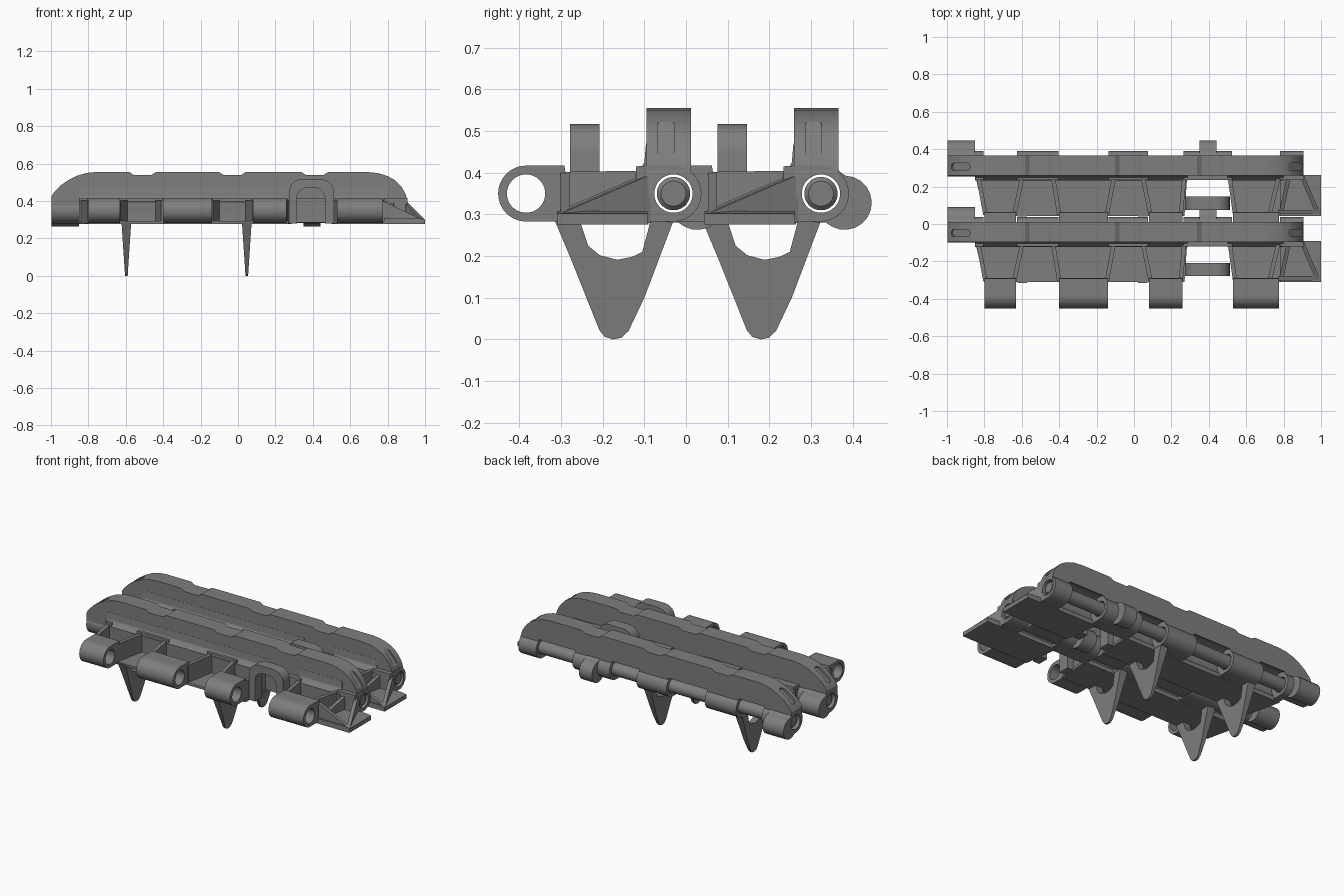
import bpy, bmesh
from math import pi, sin, cos, sqrt
from mathutils import Vector

if "Cube" in bpy.data.objects:
    bpy.data.objects.remove(bpy.data.objects["Cube"])

PITCH = 0.354
PIN_Y, PIN_Z = -0.03, 0.35
HOLE = 0.046
SEG = 40

steel = bpy.data.materials.new("dark_steel")
steel.diffuse_color = (0.21, 0.21, 0.21, 1)
steel.use_nodes = True
steel.node_tree.nodes["Principled BSDF"].inputs["Base Color"].default_value = steel.diffuse_color


def smooth(ob):
    bpy.ops.object.select_all(action='DESELECT')
    ob.select_set(True)
    bpy.context.view_layer.objects.active = ob
    bpy.ops.object.shade_smooth_by_angle(angle=0.4)


def finish(name, bm):
    bmesh.ops.recalc_face_normals(bm, faces=bm.faces)
    me = bpy.data.meshes.new(name)
    bm.to_mesh(me)
    bm.free()
    me.materials.append(steel)
    ob = bpy.data.objects.new(name, me)
    bpy.context.collection.objects.link(ob)
    smooth(ob)
    return ob


def loft(name, a, b):
    """Solid between two matching 3D loops."""
    bm = bmesh.new()
    va = [bm.verts.new(p) for p in a]
    vb = [bm.verts.new(p) for p in b]
    bm.faces.new(va)
    bm.faces.new(vb[::-1])
    n = len(va)
    for i in range(n):
        j = (i + 1) % n
        bm.faces.new((va[i], vb[i], vb[j], va[j]))
    return finish(name, bm)


def prism_x(name, yz, x0, x1):
    return loft(name, [(x0, y, z) for y, z in yz], [(x1, y, z) for y, z in yz])


def prism_y(name, xz, y0, y1):
    return loft(name, [(x, y0, z) for x, z in xz], [(x, y1, z) for x, z in xz])


def prism_z(name, xy, z0, z1):
    return loft(name, [(x, y, z0) for x, y in xy], [(x, y, z1) for x, y in xy])


def circle(r, cy=PIN_Y, cz=PIN_Z):
    return [(cy + r * cos(2 * pi * i / SEG), cz + r * sin(2 * pi * i / SEG)) for i in range(SEG)]


def eye(name, x0, x1, cy, radius):
    """Hollow hinge tube along x; radius(c, s) gives the outer contour."""
    bm = bmesh.new()
    rings = []
    for x, inner in ((x0, 0), (x1, 0), (x1, 1), (x0, 1)):
        ring = []
        for i in range(SEG):
            c, s = cos(2 * pi * i / SEG), sin(2 * pi * i / SEG)
            r = HOLE if inner else radius(c, s)
            ring.append(bm.verts.new((x, cy + r * c, PIN_Z + r * s)))
        rings.append(ring)
    for k in range(4):
        p, q = rings[k], rings[(k + 1) % 4]
        for i in range(SEG):
            j = (i + 1) % SEG
            bm.faces.new((p[i], p[j], q[j], q[i]))
    return finish(name, bm)


def d_shape(direction, reach):
    def f(c, s):
        c *= direction
        if c <= 1e-6:
            return 0.067
        return min(0.067 / max(abs(s), 1e-6), reach / c)
    return f


def lug_shape(c, s):
    d = 0.057 * c - 0.022 * s
    return max(0.07, d + sqrt(0.065 ** 2 - (0.057 ** 2 + 0.022 ** 2 - d * d)))


def cut(ob, cutters):
    for c in cutters:
        c.hide_render = True
        m = ob.modifiers.new("cut", 'BOOLEAN')
        m.operation, m.solver, m.object = 'DIFFERENCE', 'EXACT', c
    dg = bpy.context.evaluated_depsgraph_get()
    me = bpy.data.meshes.new_from_object(ob.evaluated_get(dg))
    ob.modifiers.clear()
    ob.data = me
    smooth(ob)


def rib(name, p, q, zp, zq, t=0.022):
    """Upright web from p to q (xy) with top heights zp and zq."""
    d = (Vector(q) - Vector(p)).normalized()
    n = Vector((-d.y, d.x)) * t / 2
    def side(k):
        return [(p[0] + k * n.x, p[1] + k * n.y, 0.28), (q[0] + k * n.x, q[1] + k * n.y, 0.28),
                (q[0] + k * n.x, q[1] + k * n.y, zq), (p[0] + k * n.x, p[1] + k * n.y, zp)]
    return loft(name, side(-1), side(1))


parts = []
FRONT = [(-0.80, -0.63), (-0.40, -0.14), (0.08, 0.26), (0.53, 0.775)]
REAR = [(-0.85, -0.805), (-0.625, -0.405), (-0.135, 0.075), (0.265, 0.525), (0.78, 0.905)]

# cutters: pin bore, clearance for the neighbour's tubes, end slots
bore = prism_x("bore_cutter", circle(HOLE), -1.2, 1.2)
gaps = [prism_x("gap_cutter", circle(0.077), a - 0.005, b + 0.005) for a, b in FRONT]


def slot(cx, cz, ux, uz):
    # stadium recess on the sloped bar end; u runs up the slope
    n = (uz, -ux) if cx > 0 else (-uz, ux)
    w, h = 0.02, 0.042
    pts = [(w * cos(a), w * sin(a) + (h if sin(a) >= 0 else -h))
           for a in [pi * (i + 0.5) / 8 for i in range(16)]]
    def ring(k):
        return [(cx + v * ux + k * n[0], -0.048 + u, cz + v * uz + k * n[1]) for u, v in pts]
    return loft("slot_cutter", ring(-0.008), ring(0.1))


slots = [slot(0.862, 0.487, -0.667, 0.745), slot(-0.925, 0.488, 0.8, 0.6)]

# raised running bar with rounded ends and shallow top notches
xz = [(-0.997, 0.34), (-0.997, 0.425), (-0.985, 0.445), (-0.95, 0.482), (-0.91, 0.51), (-0.86, 0.535),
      (-0.81, 0.55), (-0.76, 0.555)]
for a, b in ((-0.57, -0.45), (-0.09, 0.03), (0.35, 0.47)):
    xz += [(a - 0.012, 0.555), (a + 0.012, 0.54), (b - 0.012, 0.54), (b + 0.012, 0.555)]
xz += [(0.69, 0.555), (0.75, 0.549), (0.80, 0.533), (0.84, 0.511), (0.875, 0.475),
       (0.895, 0.44), (0.907, 0.40), (0.907, 0.34)]
bar = prism_y("running_bar", xz, -0.095, 0.012)
cut(bar, [bore] + gaps + slots)
parts.append(bar)

# back wall of the pockets, curved into the bar
wall_yz = [(-0.09, 0.28), (-0.118, 0.28), (-0.122, 0.395), (-0.112, 0.405), (-0.1, 0.425), (-0.096, 0.47), (-0.07, 0.47)]
for a, b in ((-0.85, 0.285), (0.50, 0.80)):
    w = prism_x("pocket_wall", wall_yz, a, b)
    cut(w, [bore] + gaps)
    parts.append(w)

# floor plates either side of the open slot
parts.append(prism_z("floor_left", [(-0.85, -0.09), (-0.80, -0.31), (0.27, -0.31), (0.285, -0.09)], 0.276, 0.292))
parts.append(prism_z("floor_right", [(0.50, -0.09), (0.53, -0.31), (0.80, -0.31), (0.80, -0.09)], 0.276, 0.292))
parts.append(prism_y("side_wing", [(0.78, 0.276), (1.0, 0.276), (1.0, 0.302), (0.97, 0.308), (0.78, 0.308)], -0.31, -0.092))

# hinge tubes, front and rear, with projecting lugs
for a, b in FRONT:
    parts.append(eye("front_tube", a, b, PIN_Y - PITCH, d_shape(1, 0.095)))
for a, b in REAR:
    parts.append(eye("rear_tube", a, b, PIN_Y, d_shape(-1, 0.09)))
for a, b in ((-0.997, -0.85), (0.35, 0.44)):
    parts.append(eye("rear_lug", a, b, PIN_Y, lug_shape))

# hinge pin with chamfered ends
bm = bmesh.new()
rings = [[bm.verts.new((x, y, z)) for y, z in circle(r)]
         for x, r in ((-0.985, 0.03), (-0.975, 0.04), (0.89, 0.04), (0.90, 0.03))]
for p, q in zip(rings, rings[1:]):
    for i in range(SEG):
        bm.faces.new((p[i], p[(i + 1) % SEG], q[(i + 1) % SEG], q[i]))
bm.faces.new(rings[0])
bm.faces.new(rings[-1])
parts.append(finish("hinge_pin", bm))

# stiffening ribs
for xb, xf in ((-0.835, -0.795), (-0.595, -0.64), (-0.435, -0.40), (-0.105, -0.145),
               (0.045, 0.088), (0.27, 0.25), (0.51, 0.54), (0.775, 0.725)):
    parts.append(rib("rib", (xb, -0.09), (xf, -0.305), 0.405, 0.402))
parts.append(rib("wing_rib", (0.895, -0.09), (0.985, -0.30), 0.395, 0.304))
parts.append(rib("wing_front_rib", (0.77, -0.29), (0.975, -0.29), 0.402, 0.306))
parts.append(rib("wing_inner_rib", (0.83, -0.09), (0.785, -0.30), 0.40, 0.31))


# arched bridge over the slot
def arch_line(x0, x1, top, r):
    pts = [(x0, 0.28)]
    pts += [(x0 + r - r * cos(i * pi / 12), top - r + r * sin(i * pi / 12)) for i in range(7)]
    pts += [(x1 - r + r * sin(i * pi / 12), top - r + r * cos(i * pi / 12)) for i in range(7)]
    return pts + [(x1, 0.28)]


arch = arch_line(0.272, 0.512, 0.517, 0.07) + arch_line(0.315, 0.465, 0.47, 0.055)[::-1]
parts.append(prism_y("arch", arch, -0.278, -0.208))

# tapered ground spikes with a window at the root
spike = [(-0.315, 0.285), (-0.275, 0.19), (-0.208, 0.022), (-0.195, 0.006), (-0.175, 0.0), (-0.155, 0.004),
         (-0.138, 0.02), (-0.10, 0.10), (-0.03, 0.285), (-0.085, 0.285), (-0.105, 0.21), (-0.13, 0.198),
         (-0.165, 0.191), (-0.207, 0.202), (-0.235, 0.225), (-0.255, 0.285)]
for x in (-0.597, 0.047):
    def face(s):
        return [(x + s * (0.007 + 0.066 * z), y, z) for y, z in spike]
    parts.append(loft("ground_spike", face(-1), face(1)))

for c in [bore] + gaps + slots:
    bpy.data.objects.remove(c)

# second link, one pitch further back
for ob in parts:
    twin = ob.copy()
    twin.name = ob.name + "_rear_link"
    twin.location.y = PITCH
    bpy.context.collection.objects.link(twin)
